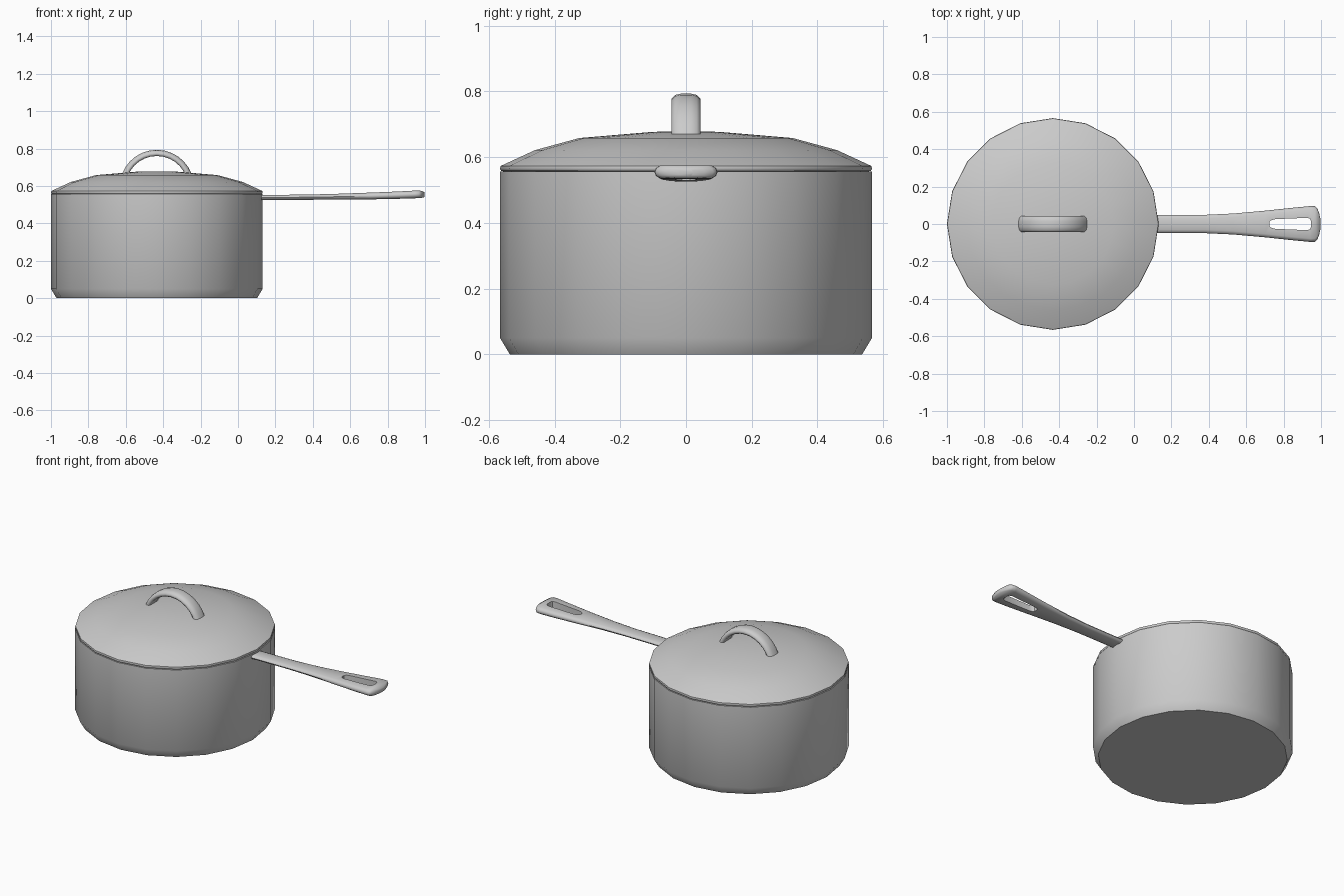
import bpy, bmesh
from math import sin, cos, pi, radians

if "Cube" in bpy.data.objects:
    bpy.data.objects.remove(bpy.data.objects["Cube"])

CX, SIDES = -0.434, 20


def finish(bm, name, angle=40):
    bmesh.ops.recalc_face_normals(bm, faces=bm.faces)
    me = bpy.data.meshes.new(name)
    bm.to_mesh(me)
    bm.free()
    ob = bpy.data.objects.new(name, me)
    bpy.context.collection.objects.link(ob)
    bpy.ops.object.select_all(action='DESELECT')
    ob.select_set(True)
    bpy.context.view_layer.objects.active = ob
    bpy.ops.object.shade_smooth_by_angle(angle=radians(angle))
    return ob


def loft(name, rings, angle=40):
    """Skin a row of closed rings and cap both ends."""
    bm = bmesh.new()
    loops = [[bm.verts.new(p) for p in r] for r in rings]
    n = len(loops[0])
    for a, b in zip(loops, loops[1:]):
        for i in range(n):
            j = (i + 1) % n
            bm.faces.new((a[i], a[j], b[j], b[i]))
    bm.faces.new(loops[0])
    bm.faces.new(loops[-1])
    return finish(bm, name, angle)


def lathe(name, profile, angle=40):
    return loft(name, [[(CX + r * cos(2 * pi * i / SIDES), r * sin(2 * pi * i / SIDES), z)
                        for i in range(SIDES)] for r, z in profile], angle)


# Hollow pot body
lathe("pot_body", [(0.536, 0), (0.566, 0.05), (0.566, 0.556),
                   (0.535, 0.556), (0.535, 0.06), (0.51, 0.03)])

# Domed lid
lathe("lid", [(0.535, 0.552), (0.562, 0.558), (0.566, 0.564), (0.564, 0.573),
              (0.46, 0.621), (0.325, 0.658), (0.10, 0.677), (0.02, 0.678)], 50)

# Arched lid grip: flat underside, rounded top
section = [(-0.036, -0.016), (0.036, -0.016), (0.044, -0.008), (0.044, 0.002),
           (0.033, 0.013), (0.015, 0.017), (-0.015, 0.017), (-0.033, 0.013),
           (-0.044, 0.002), (-0.044, -0.008)]
arch = []
for k in range(13):
    t = radians(-70 + 140 * k / 12)
    arch.append([(CX + (0.182 + d) * sin(t), y, 0.594 + (0.182 + d) * cos(t))
                 for y, d in section])
loft("lid_grip", arch, 50)

# Long handle: x, half width, bottom, top
stations = [(0.10, 0.048, 0.524, 0.551), (0.38, 0.049, 0.526, 0.554),
            (0.53, 0.056, 0.527, 0.558), (0.70, 0.071, 0.528, 0.564),
            (0.85, 0.087, 0.531, 0.570), (0.945, 0.096, 0.534, 0.575),
            (0.968, 0.095, 0.535, 0.575), (0.980, 0.083, 0.536, 0.574),
            (0.990, 0.058, 0.538, 0.570), (0.998, 0.022, 0.541, 0.565)]
rings = []
for x, w, b, t in stations:
    h, c = t - b, min(0.018, w * 0.4)
    half = [(w - c, b), (w - c * 0.25, b + h * 0.22), (w, b + h * 0.5),
            (w - c * 0.25, b + h * 0.78), (w - c, t)]
    rings.append([(x, y, z) for y, z in half] + [(x, -y, z) for y, z in reversed(half)])
handle = loft("handle", rings, 50)

# Hanging slot through the handle end
side = [(0.725, 0.012), (0.735, 0.021), (0.755, 0.026), (0.925, 0.033),
        (0.940, 0.028), (0.946, 0.016)]
outline = side + [(x, -y) for x, y in reversed(side)]
cutter = loft("slot_cutter", [[(x, y, z) for x, y in outline] for z in (0.4, 0.7)])
cutter.hide_render = True
mod = handle.modifiers.new("slot", 'BOOLEAN')
mod.operation, mod.solver, mod.object = 'DIFFERENCE', 'EXACT', cutter
bpy.context.view_layer.objects.active = handle
# Order the cut before the smoothing, then bake it in
handle.modifiers.move(len(handle.modifiers) - 1, 0)
bpy.ops.object.modifier_apply(modifier="slot")
bpy.data.objects.remove(cutter)
bpy.ops.object.select_all(action='DESELECT')
handle.select_set(True)
bpy.ops.object.shade_smooth_by_angle(angle=radians(50))
